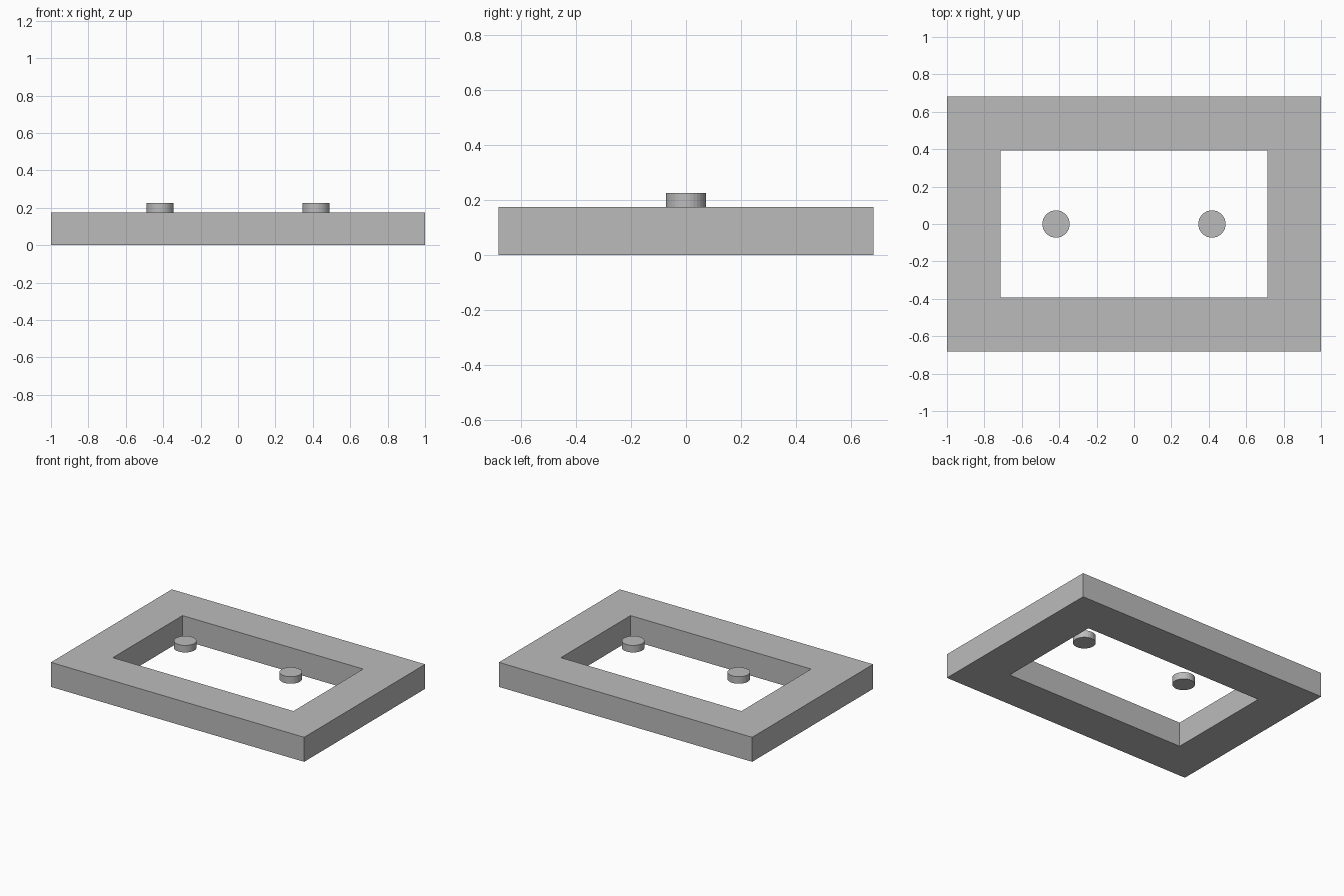
import bpy
import bmesh

cube = bpy.data.objects.get("Cube")
if cube:
    bpy.data.objects.remove(cube, do_unlink=True)

HALF_X, HALF_Y = 1.0, 0.682      # outer frame
OPEN_X, OPEN_Y = 0.713, 0.393    # opening
FRAME_TOP = 0.175
PEG_X, PEG_RADIUS, PEG_HEIGHT = 0.417, 0.073, 0.05

grey = bpy.data.materials.new("grey")
grey.use_nodes = True
colour = (0.5, 0.5, 0.5, 1)
grey.diffuse_color = colour
grey.node_tree.nodes["Principled BSDF"].inputs["Base Color"].default_value = colour


def add_object(name, bm):
    bmesh.ops.recalc_face_normals(bm, faces=bm.faces)
    mesh = bpy.data.meshes.new(name)
    bm.to_mesh(mesh)
    bm.free()
    mesh.materials.append(grey)
    obj = bpy.data.objects.new(name, mesh)
    bpy.context.collection.objects.link(obj)
    return obj


# Rectangular frame: four mitred sides joined into a closed ring
def rectangle(bm, hx, hy, z):
    corners = ((-1, -1), (1, -1), (1, 1), (-1, 1))
    return [bm.verts.new((sx * hx, sy * hy, z)) for sx, sy in corners]


bm = bmesh.new()
loops = [rectangle(bm, HALF_X, HALF_Y, 0), rectangle(bm, HALF_X, HALF_Y, FRAME_TOP),
         rectangle(bm, OPEN_X, OPEN_Y, FRAME_TOP), rectangle(bm, OPEN_X, OPEN_Y, 0)]
for a, b in zip(loops, loops[1:] + loops[:1]):
    for i in range(4):
        j = (i + 1) % 4
        bm.faces.new((a[i], a[j], b[j], b[i]))
add_object("frame", bm)

# Two round pegs raised above the opening
for name, side in (("right_peg", -1), ("left_peg", 1)):
    bm = bmesh.new()
    bmesh.ops.create_cone(bm, cap_ends=True, segments=32, radius1=PEG_RADIUS,
                          radius2=PEG_RADIUS, depth=PEG_HEIGHT)
    peg = add_object(name, bm)
    peg.location = (side * PEG_X, 0, FRAME_TOP + PEG_HEIGHT / 2)
